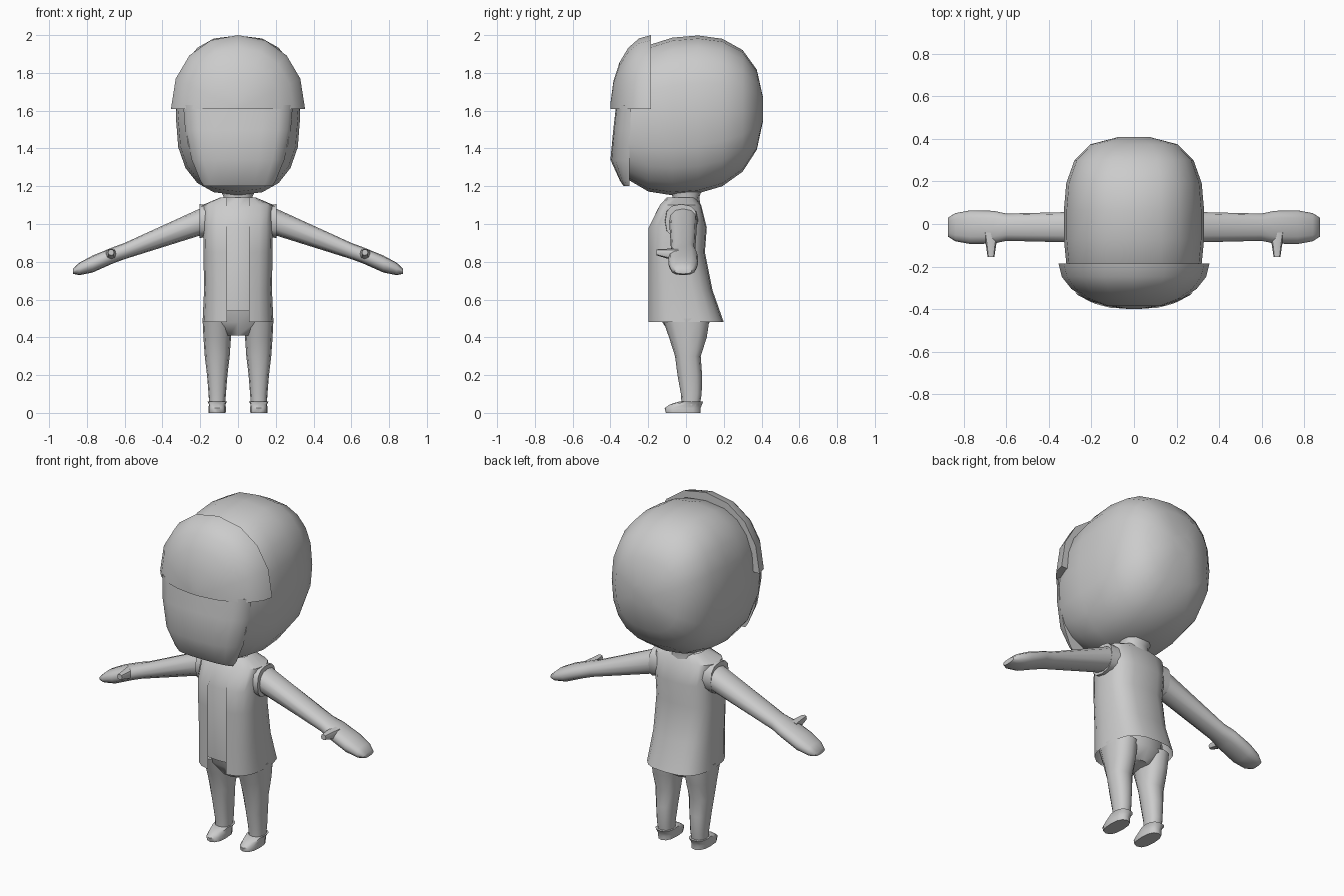
import bpy
import bmesh
from math import asin, copysign, cos, pi, radians, sin

default_cube = bpy.data.objects.get("Cube")
if default_cube:
    bpy.data.objects.remove(default_cube, do_unlink=True)

GRAY = (.6, .6, .6, 1)
plain_gray = bpy.data.materials.new("plain_gray")
plain_gray.use_nodes = True
plain_gray.diffuse_color = GRAY
shader = plain_gray.node_tree.nodes["Principled BSDF"]
shader.inputs["Base Color"].default_value = GRAY

FULL_TURN = (0, 2 * pi)
FRONT_HALF = (pi, 2 * pi)
UPPER_HALF = (0, pi)


def rounded(value, squareness):
    return copysign(abs(value) ** (2 / squareness), value)


def section(axis, place, center, radii, squareness, angles):
    """Points of one superellipse across the given axis."""
    points = []
    for angle in angles:
        a = center[0] + radii[0] * rounded(cos(angle), squareness)
        b = center[1] + radii[1] * rounded(sin(angle), squareness)
        points.append({"x": (place, a, b), "y": (a, place, b), "z": (a, b, place)}[axis])
    return points


def loft(name, axis, rows, offset=0, squareness=2.4, segments=12, arc=FULL_TURN, gap=0, mirror=False):
    """Skin sections; a row is (place on axis, first radius, second centre, second radius)."""
    bm = bmesh.new()
    rings = []
    for place, width, center, depth in rows:
        start, end = arc
        if gap:  # opening of constant width at the front
            cut = asin((gap / width) ** (squareness / 2))
            start, end = cut - pi / 2, 3 * pi / 2 - cut
        count = segments if arc == FULL_TURN and not gap else segments + 1
        angles = [start + (end - start) * i / segments for i in range(count)]
        points = section(axis, place, (offset, center), (width, depth), squareness, angles)
        rings.append([bm.verts.new(point) for point in points])
    for lower, upper in zip(rings, rings[1:]):
        size = len(lower)
        for i in range(size - 1 if gap else size):
            j = (i + 1) % size
            bm.faces.new((lower[i], lower[j], upper[j], upper[i]))
    if not gap:
        bm.faces.new(rings[0])
        bm.faces.new(rings[-1])
    bmesh.ops.recalc_face_normals(bm, faces=bm.faces)
    mesh = bpy.data.meshes.new(name)
    bm.to_mesh(mesh)
    bm.free()
    mesh.shade_smooth()
    mesh.set_sharp_from_angle(angle=radians(50))
    mesh.materials.append(plain_gray)
    part = bpy.data.objects.new(name, mesh)
    bpy.context.collection.objects.link(part)
    if mirror:
        part.modifiers.new("mirror", "MIRROR")


def head_row(degrees):
    """Slightly tilted superellipsoid, wider at the sides than at the crown."""
    reach = sin(radians(degrees))
    y = .41 * reach
    width = .33 * (1 - abs(reach) ** 3) ** (1 / 3)
    height = .42 * (1 - abs(reach) ** 2.4) ** (1 / 2.4)
    return y, width, 1.575 + .08 * y, height


def fringe_row(degrees):
    """Half dome that closes toward the front."""
    angle = radians(degrees)
    return -.185 - .215 * sin(angle), .355 * cos(angle), 1.61, .39 * cos(angle)


# Head, face plate and fringe
loft("head", "y", [head_row(d) for d in range(85, -60, -19)], squareness=2.5, segments=20)
loft("face", "z", [(1.2, .18, -.3, .03), (1.23, .2, -.3, .05), (1.34, .245, -.3, .1),
                   (1.5, .28, -.295, .09), (1.63, .29, -.29, .08)],
     segments=8, arc=FRONT_HALF)
loft("fringe", "y", [fringe_row(d) for d in range(0, 90, 17)],
     squareness=2.15, segments=8, arc=UPPER_HALF)

# Neck, shirt, open coat and hips
loft("neck", "z", [(1.08, .09, 0, .08), (1.14, .075, 0, .07), (1.2, .1, 0, .09)])
loft("shirt", "z", [(.54, .15, -.05, .13), (.98, .15, -.055, .14),
                    (1.08, .15, -.04, .11), (1.14, .085, -.03, .07)],
     squareness=2.8, segments=16)
loft("open_coat", "z", [(.48, .188, 0, .2), (.65, .18, -.03, .17), (.85, .183, -.05, .15),
                        (.98, .185, -.045, .155), (1.1, .19, -.03, .11), (1.14, .095, -.03, .08)],
     squareness=2.8, segments=18, gap=.058)
loft("hips", "z", [(.41, .08, 0, .08), (.48, .165, 0, .125), (.56, .165, -.01, .135)])

# Sleeve caps, arms with mitten hands, and thumbs
loft("sleeve_cap", "x", [(.13, .09, 1.02, .08), (.205, .085, 1.015, .09)],
     offset=-.025, squareness=2.6, mirror=True)
loft("arm_and_hand", "x", [(.15, .075, 1.03, .075), (.6, .064, .857, .043), (.66, .077, .835, .043),
                           (.77, .079, .788, .045), (.84, .066, .762, .033), (.873, .045, .75, .014)],
     offset=-.015, mirror=True)
loft("thumb", "y", [(-.04, .035, .84, .03), (-.1, .024, .843, .026), (-.155, .016, .85, .016)],
     offset=.672, segments=8, mirror=True)

# Legs and shoes
loft("leg", "z", [(.04, .042, .025, .048), (.1, .046, .028, .055), (.2, .054, .02, .065),
                  (.3, .066, .01, .068), (.4, .073, .01, .1), (.5, .078, 0, .125)],
     offset=.11, mirror=True)
loft("shoe", "z", [(0, .045, -.015, .092), (.025, .046, -.018, .095),
                   (.045, .044, 0, .085), (.06, .052, .027, .064)],
     offset=.11, squareness=2.5, mirror=True)
